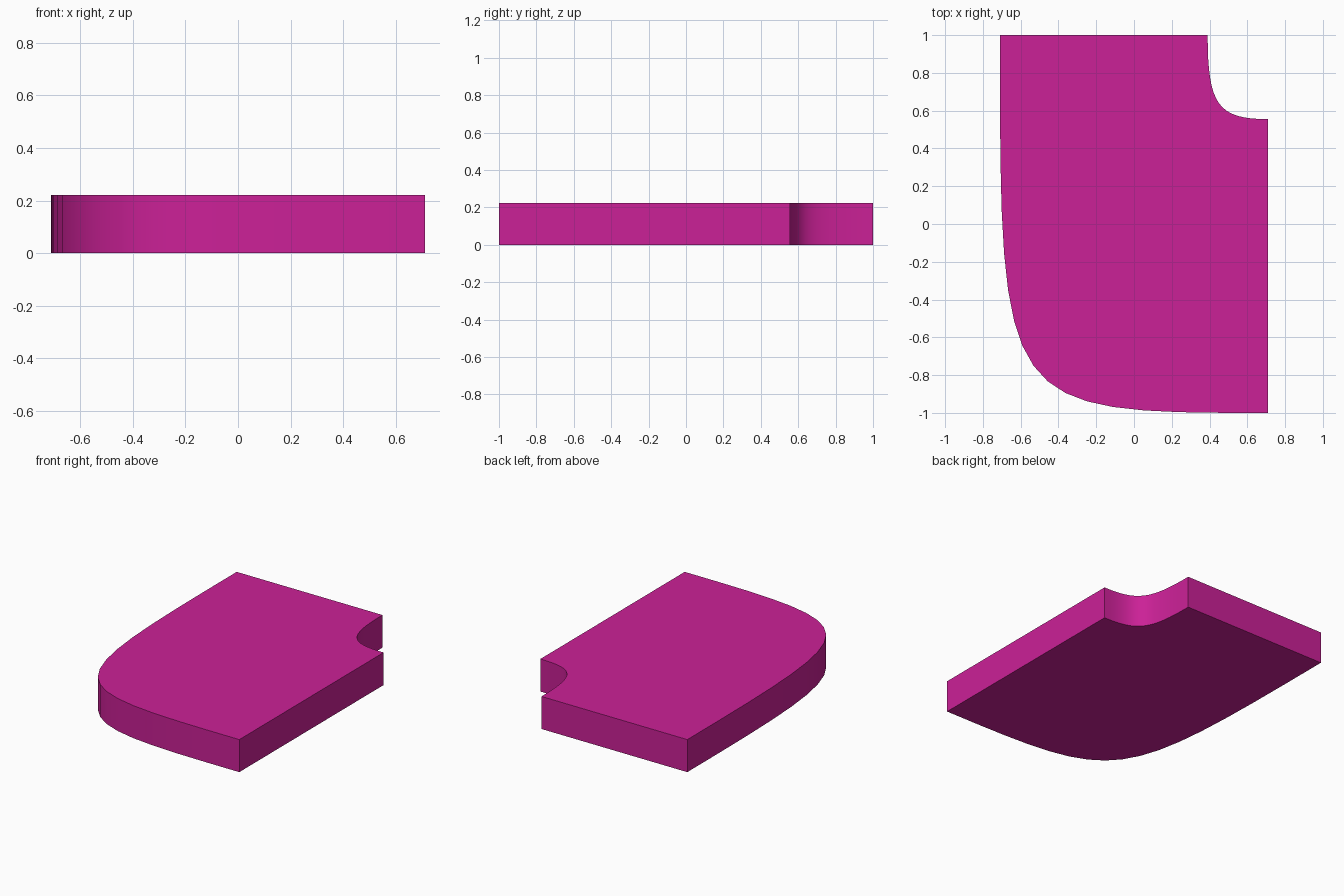
import bpy, bmesh
from mathutils import Vector

if "Cube" in bpy.data.objects:
    bpy.data.objects.remove(bpy.data.objects["Cube"])

HX, HY, H = 0.71, 1.0, 0.222


def corner(start, apex, end, pull, steps=16):
    """Cubic curve whose handles reach toward the corner apex."""
    s, a, e = Vector(start), Vector(apex), Vector(end)
    h1, h2 = s.lerp(a, pull), e.lerp(a, pull)
    pts = []
    for i in range(steps + 1):
        t = i / steps
        u = 1 - t
        pts.append(s * u**3 + h1 * 3 * u * u * t + h2 * 3 * u * t * t + e * t**3)
    return pts


# Outline: large rounded front-left corner, then the concave back-right notch
outline = corner((-HX, HY), (-HX, -HY), (HX, -HY), 1.0)
outline += corner((HX, 0.555), (0.39, 0.555), (0.39, HY), 0.83)

# Extruded slab
bm = bmesh.new()
base = bm.faces.new([bm.verts.new((p.x, p.y, 0)) for p in outline])
top = bmesh.ops.extrude_face_region(bm, geom=[base], use_keep_orig=True)
bmesh.ops.translate(bm, vec=(0, 0, H),
                    verts=[g for g in top["geom"] if isinstance(g, bmesh.types.BMVert)])
bmesh.ops.recalc_face_normals(bm, faces=bm.faces)
mesh = bpy.data.meshes.new("slab")
bm.to_mesh(mesh)
bm.free()
slab = bpy.data.objects.new("slab", mesh)
bpy.context.collection.objects.link(slab)

# Magenta colour
mat = bpy.data.materials.new("magenta")
mat.diffuse_color = (0.6, 0.015, 0.31, 1)
mat.use_nodes = True
mat.node_tree.nodes["Principled BSDF"].inputs["Base Color"].default_value = mat.diffuse_color
mesh.materials.append(mat)

# Smooth curved walls, sharp rims
bpy.context.view_layer.objects.active = slab
slab.select_set(True)
bpy.ops.object.shade_smooth_by_angle(angle=0.6)
